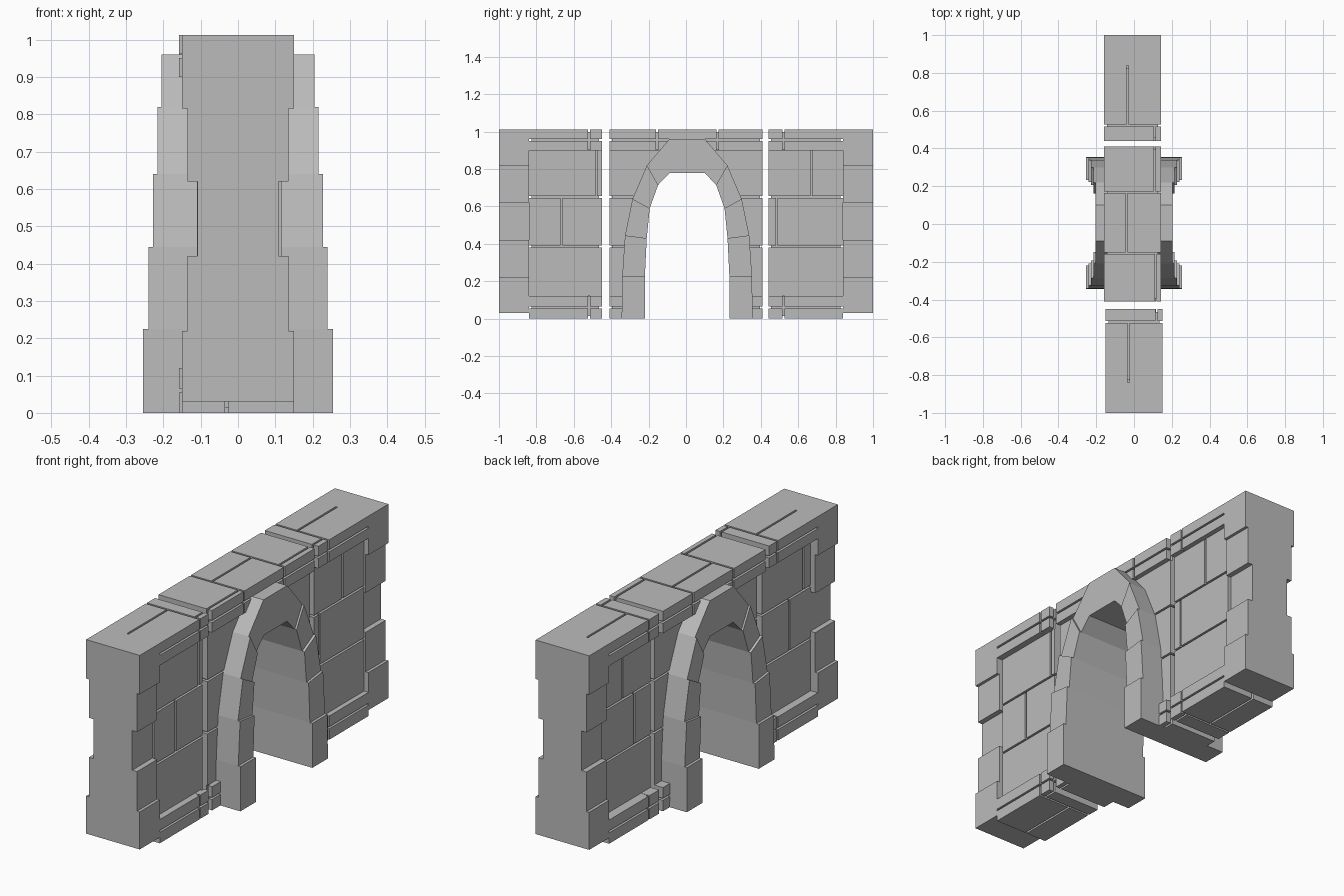
import bpy, bmesh
from mathutils import Matrix

cube = bpy.data.objects.get("Cube")
if cube:
    bpy.data.objects.remove(cube)

stone = bpy.data.materials.new("grey_stone")
stone.use_nodes = True
COLOUR = (0.5, 0.5, 0.5, 1)
stone.diffuse_color = COLOUR
bsdf = next(n for n in stone.node_tree.nodes if n.type == 'BSDF_PRINCIPLED')
bsdf.inputs["Base Color"].default_value = COLOUR
bsdf.inputs["Roughness"].default_value = 0.9

G = 0.005        # half width of a mortar joint
DEPTH = 0.015    # depth of a mortar joint
ROWS = [0.12, 0.385, 0.65, 0.9]
TOP = 1.012


def box(bm, x, y, z):
    (x0, x1), (y0, y1), (z0, z1) = sorted(x), sorted(y), sorted(z)
    m = Matrix.Translation(((x0 + x1) / 2, (y0 + y1) / 2, (z0 + z1) / 2))
    bmesh.ops.create_cube(bm, size=1, matrix=m @ Matrix.Diagonal((x1 - x0, y1 - y0, z1 - z0, 1)))


def spans(lo, hi, cuts):
    """Ranges between lo and hi, with a joint left open at each cut."""
    starts = [lo] + [c + G for c in cuts]
    ends = [c - G for c in cuts] + [hi]
    return list(zip(starts, ends))


def finish(bm, name):
    bmesh.ops.recalc_face_normals(bm, faces=bm.faces)
    mesh = bpy.data.meshes.new(name)
    bm.to_mesh(mesh)
    bm.free()
    mesh.materials.append(stone)
    obj = bpy.data.objects.new(name, mesh)
    bpy.context.collection.objects.link(obj)
    return obj


def rim(bricks, core, shift, y, z, cuts, splits):
    """A capping or footing course: jointed bricks around a smaller core."""
    x0, x1 = shift - 0.15, shift + 0.15
    mid = sum(z) / 2
    for ys, split in zip(spans(y[0], y[1], cuts), splits):
        for xs in spans(x0, x1, [split]):
            for zs in spans(z[0], z[1], [mid]):
                box(bricks, xs, ys, zs)
    low = z[0] + (DEPTH if z[0] == 0 else 0.001)
    high = z[1] - (DEPTH if z[1] == TOP else 0.001)
    box(core, (x0 + DEPTH, x1 - DEPTH), (y[0] + DEPTH, y[1] - DEPTH), (low, high))


def panels(bricks, core, y, right_cuts, left_cuts):
    """Three recessed rows of blocks on each face of the wall."""
    for face, cuts in ((0.117, right_cuts), (-0.11, left_cuts)):
        for zs, row_cuts in zip(spans(ROWS[0], ROWS[-1], ROWS[1:3]), cuts):
            for ys in spans(y[0], y[1], row_cuts):
                box(bricks, (0, face), ys, zs)
    box(core, (-0.095, 0.095), (y[0] + DEPTH, y[1] - DEPTH), (0.05, 0.96))


def section(name, shift, y, cuts, splits, right_cuts, left_cuts):
    bricks, core = bmesh.new(), bmesh.new()
    rim(bricks, core, shift, y, (ROWS[-1], TOP), cuts, splits)
    rim(bricks, core, shift, y, (0, ROWS[0]), cuts, splits)
    panels(bricks, core, y, right_cuts, left_cuts)
    return finish(bricks, name + "_bricks"), finish(core, name + "_mortar")


# Solid wall sections either side of the arch
section("front_wall", 0, (-0.84, -0.45), [-0.518], [-0.03, 0.12],
        [[], [-0.665], [-0.48]], [[], [-0.67], [-0.78]])
section("back_wall", -0.008, (0.84, 0.44)[::-1], [0.522], [0.11, -0.035],
        [[], [0.485], [0.67]], [[], [0.57], [0.665]])

# Stepped corner stones at both ends
QUOIN_Z = [0.03, 0.22, 0.42, 0.62, 0.815, TOP]
QUOIN_W = [0.15, 0.135, 0.108, 0.135, 0.15]
for side, name, shift in ((-1, "front", 0), (1, "back", -0.008)):
    bm = bmesh.new()
    for z0, z1, w in zip(QUOIN_Z, QUOIN_Z[1:], QUOIN_W):
        box(bm, (shift - w, shift + w), (side, side * 0.84), (z0, z1))
    finish(bm, name + "_corner_stones")

# Arch outline, from the foot up to the crown
OUTER = [(0.35, 0), (0.347, 0.225), (0.332, 0.445), (0.292, 0.64), (0.215, 0.82), (0.095, 0.96)]
INNER = [(0.226, 0), (0.226, 0.225), (0.216, 0.43), (0.2, 0.59), (0.155, 0.715), (0.093, 0.78)]
ARCH_W = [0.254, 0.24, 0.228, 0.215, 0.205]
CENTRE = 0.006


def prism(bm, outline, w):
    """Extrude a y-z outline across the wall."""
    face = bm.faces.new([bm.verts.new((-w, y + CENTRE, z)) for y, z in outline])
    new = bmesh.ops.extrude_face_region(bm, geom=[face])["geom"]
    verts = [v for v in new if isinstance(v, bmesh.types.BMVert)]
    bmesh.ops.translate(bm, verts=verts, vec=(2 * w, 0, 0))


def flip(points):
    return [(-y, z) for y, z in reversed(points)]


# Arch stones, then the keystone
bm = bmesh.new()
for i in range(4):
    block = [OUTER[i], OUTER[i + 1], INNER[i + 1], INNER[i]]
    prism(bm, block, ARCH_W[i])
    prism(bm, flip(block), ARCH_W[i])
half_out, half_in = OUTER[4:], INNER[4:]
prism(bm, half_out + flip(half_out) + flip(half_in)[::-1] + half_in[::-1], ARCH_W[4])
finish(bm, "arch_stones")

# Middle wall, with the archway cut out behind the arch stones
middle = section("middle_wall", -0.008, (-0.41, 0.41), [-0.155, 0.168], [0.115, -0.04, 0.11],
                 [[], [], []], [[], [], []])
line = [((a + c) / 2, (b + d) / 2) for (a, b), (c, d) in zip(OUTER, INNER)]
line[0] = (line[0][0], -0.1)
bm = bmesh.new()
prism(bm, line + flip(line), 0.4)
cutter = finish(bm, "archway_cutter")
cutter.hide_render = True
for obj in middle:
    mod = obj.modifiers.new("archway", 'BOOLEAN')
    mod.operation = 'DIFFERENCE'
    mod.solver = 'EXACT'
    mod.use_self = True
    mod.object = cutter
    bpy.context.view_layer.objects.active = obj
    bpy.ops.object.modifier_apply(modifier=mod.name)
bpy.data.objects.remove(cutter)
